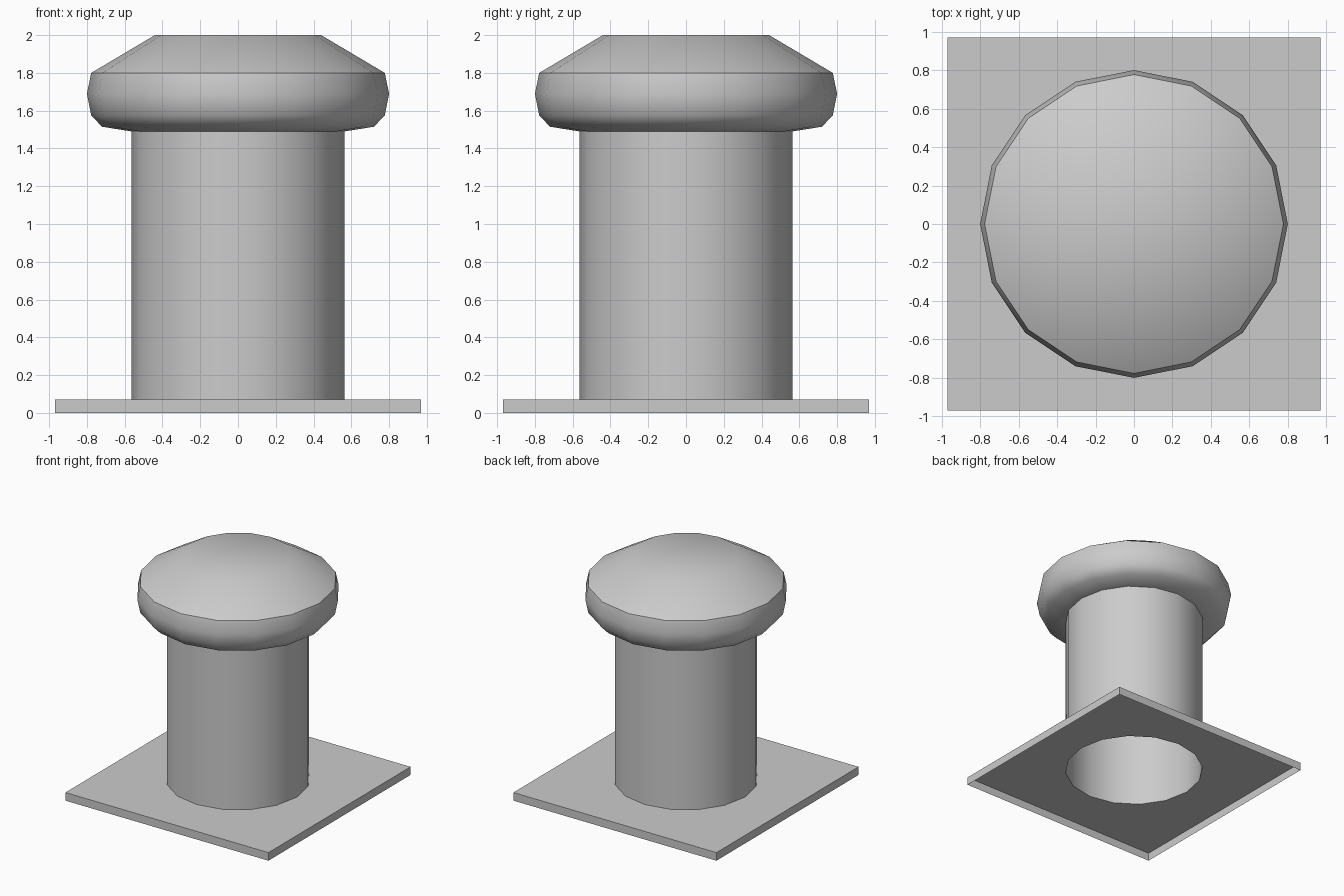
import bpy
import bmesh
from math import cos, sin, pi, radians

SIDES = 16

cube = bpy.data.objects.get("Cube")
if cube:
    bpy.data.objects.remove(cube, do_unlink=True)

grey = bpy.data.materials.new("plain grey")
grey.use_nodes = True
grey.diffuse_color = (0.6, 0.6, 0.6, 1)
grey.node_tree.nodes["Principled BSDF"].inputs["Base Color"].default_value = (0.6, 0.6, 0.6, 1)


def ring(bm, radius, z, square=False):
    """One loop of vertices, round or pushed out to a square."""
    verts = []
    for i in range(SIDES):
        a = 2 * pi * i / SIDES
        c, s = cos(a), sin(a)
        r = radius / max(abs(c), abs(s)) if square else radius
        verts.append(bm.verts.new((r * c, r * s, z)))
    return verts


def build(name, loops, closed_top=False):
    """Skin the loops from bottom to top as a single open shell."""
    bm = bmesh.new()
    rings = [ring(bm, *loop) for loop in loops]
    for low, high in zip(rings, rings[1:]):
        for i in range(SIDES):
            j = (i + 1) % SIDES
            bm.faces.new((low[i], low[j], high[j], high[i]))
    if closed_top:
        tip = bm.verts.new((0, 0, loops[-1][1]))
        for i in range(SIDES):
            bm.faces.new((rings[-1][i], rings[-1][(i + 1) % SIDES], tip))
    mesh = bpy.data.meshes.new(name)
    bm.to_mesh(mesh)
    bm.free()
    mesh.materials.append(grey)
    obj = bpy.data.objects.new(name, mesh)
    bpy.context.collection.objects.link(obj)
    bpy.ops.object.select_all(action='DESELECT')
    obj.select_set(True)
    bpy.context.view_layer.objects.active = obj
    bpy.ops.object.shade_smooth_by_angle(angle=radians(46))
    return obj


# Square flange: thin skirt and a top with a round opening, open underneath
build("base_flange", [(0.97, 0, True), (0.97, 0.07, True), (0.563, 0.07)])

# Hollow pipe
build("pipe", [(0.563, 0.07), (0.563, 1.49)])

# Rounded cap with a shallow dome
build("cap", [(0.563, 1.49), (0.72, 1.515), (0.777, 1.575),
              (0.8, 1.69), (0.777, 1.8), (0.44, 2.0)], closed_top=True)
